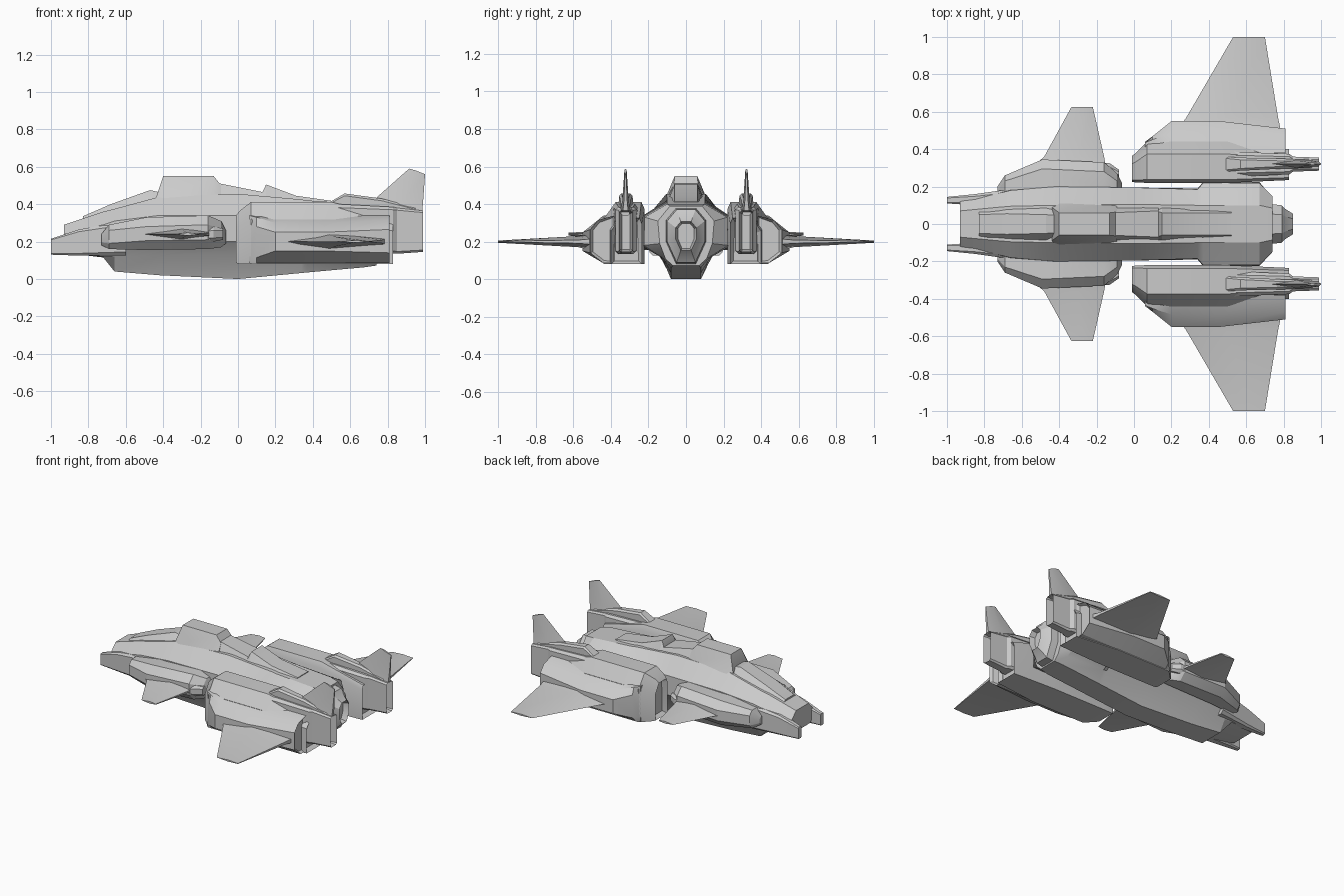
import bpy, bmesh, math
from mathutils import Vector

if "Cube" in bpy.data.objects:
    bpy.data.objects.remove(bpy.data.objects["Cube"])


def loft(name, rings, mirror=False, recess_ends=(), inset=0.025, depth=0.03):
    """Skin a list of equal-length point rings; optionally hollow the start (0) / end (-1) caps."""
    bm = bmesh.new()
    vs = [[bm.verts.new(p) for p in r] for r in rings]
    n = len(vs[0])
    for a, b in zip(vs, vs[1:]):
        for i in range(n):
            j = (i + 1) % n
            bm.faces.new((a[i], a[j], b[j], b[i]))
    caps = {0: bm.faces.new(vs[0][::-1]), -1: bm.faces.new(vs[-1])}
    bmesh.ops.recalc_face_normals(bm, faces=bm.faces[:])
    for e in recess_ends:
        bmesh.ops.inset_region(bm, faces=[caps[e]], thickness=inset)
        away = caps[e].normal.copy()
        bmesh.ops.translate(bm, verts=caps[e].verts[:], vec=-away * depth)
    bmesh.ops.recalc_face_normals(bm, faces=bm.faces[:])
    me = bpy.data.meshes.new(name)
    bm.to_mesh(me)
    bm.free()
    ob = bpy.data.objects.new(name, me)
    bpy.context.collection.objects.link(ob)
    if mirror:
        m = ob.modifiers.new("Mirror", 'MIRROR')
        m.use_axis = (False, True, False)
        m.use_mirror_merge = False
    bpy.ops.object.select_all(action='DESELECT')
    ob.select_set(True)
    bpy.context.view_layer.objects.active = ob
    bpy.ops.object.shade_smooth_by_angle(angle=math.radians(25))
    return ob


def sym_ring(x, half):
    """Close a right-hand half profile of (y, z) points across the centre plane."""
    return [(x, y, z) for y, z in half] + [(x, -y, z) for y, z in reversed(half)]


def oct_ring(x, y0, y1, z0, z1, c):
    """Chamfered rectangle in the YZ plane."""
    return [(x, y0 + c, z0), (x, y1 - c, z0), (x, y1, z0 + c), (x, y1, z1 - c),
            (x, y1 - c, z1), (x, y0 + c, z1), (x, y0, z1 - c), (x, y0, z0 + c)]


def blade_ring(y, z, x0, xm, x1, t):
    """Diamond wing section."""
    return [(x0, y, z), (xm, y, z + t), (x1, y, z + t * .3), (x1, y, z - t * .3), (xm, y, z - t)]


# Main fuselage
hull = [
    (-.93, (.07, .29), (.12, .24), (.12, .17), (.09, .14), (.06, .14)),
    (-.72, (.09, .36), (.165, .29), (.175, .2), (.14, .12), (.09, .115)),
    (-.66, (.095, .375), (.18, .31), (.19, .2), (.14, .12), (.09, .04)),
    (-.42, (.1, .44), (.2, .34), (.2, .2), (.14, .125), (.085, .02)),
    (0, (.105, .455), (.195, .34), (.195, .2), (.13, .125), (.08, 0)),
    (.34, (.1, .425), (.185, .34), (.19, .2), (.13, .12), (.08, .032)),
    (.37, (.1, .42), (.22, .345), (.225, .17), (.13, .115), (.08, .035)),
    (.67, (.1, .4), (.22, .33), (.225, .18), (.12, .11), (.08, .062)),
    (.74, (.085, .39), (.15, .31), (.14, .19), (.11, .11), (.07, .072)),
]
loft("fuselage", [sym_ring(s[0], s[1:]) for s in hull])

# Central tail nozzle
loft("tail_nozzle", [sym_ring(x, [(.05 * k, .23 + .14 * k), (.1 * k, .23 + .08 * k),
                                  (.1 * k, .23 - .03 * k), (.05 * k, .23 - .14 * k)])
                     for x, k in ((.7, 1.1), (.79, 1.0), (.81, .8), (.85, .55))],
     recess_ends=(-1,), inset=.012, depth=.04)

# Dorsal pieces: canopy, cabin hump, sloping spine, rear fairing (x, base half-width, top half-width, base z, top z)
dorsal = {
    "canopy": [(-.83, .08, .05, .31, .335), (-.68, .1, .055, .34, .4),
               (-.47, .105, .05, .4, .475), (-.4, .1, .045, .4, .46)],
    "cabin_hump": [(-.44, .11, .09, .41, .43), (-.4, .11, .06, .43, .55),
                   (-.13, .11, .06, .43, .55), (-.09, .11, .065, .42, .5)],
    "spine": [(-.12, .1, .06, .42, .515), (.13, .1, .07, .42, .465)],
    "rear_fairing": [(.12, .1, .07, .41, .44), (.15, .1, .06, .41, .505),
                     (.31, .09, .06, .4, .445), (.52, .08, .06, .39, .415)],
}
for name, rows in dorsal.items():
    loft(name, [sym_ring(x, [(wt, zt), (wb, zb)]) for x, wb, wt, zb, zt in rows])

# Nose prongs
loft("nose_prong", [oct_ring(-1, .11, .145, .13, .215, .006), oct_ring(-.85, .1, .16, .125, .265, .012),
                    oct_ring(-.6, .1, .195, .125, .31, .02)], mirror=True)

# Forward side pods
loft("forward_pod", [oct_ring(-.73, .15, .2, .18, .24, .015), oct_ring(-.69, .14, .26, .16, .29, .03),
                     oct_ring(-.49, .14, .345, .155, .33, .05), oct_ring(-.16, .14, .33, .16, .34, .05),
                     oct_ring(-.09, .14, .27, .17, .31, .04), oct_ring(-.065, .14, .22, .19, .26, .02)],
     mirror=True)
loft("pod_thruster", [oct_ring(-.25, .27, .335, .205, .26, .015), oct_ring(-.13, .26, .325, .2, .28, .02),
                      oct_ring(-.08, .25, .29, .21, .27, .012)], mirror=True)

# Forward fins
loft("forward_fin", [blade_ring(.3, .24, -.55, -.3, -.15, .035), blade_ring(.36, .24, -.48, -.3, -.16, .022),
                     blade_ring(.625, .24, -.335, -.27, -.22, .008)], mirror=True)


# Engine nacelles
def nacelle_ring(x, y0, y1, z0, z1):
    h, w = z1 - z0, y1 - y0
    return [(x, y0, z0), (x, y1, z0), (x, y1, z0 + .72 * h), (x, y1 - .3 * w, z1),
            (x, y0 + .08 * w, z1), (x, y0, z1 - .12 * h)]


loft("engine_nacelle", [nacelle_ring(-.01, .225, .365, .085, .34), nacelle_ring(.01, .222, .38, .08, .365),
                        nacelle_ring(.07, .22, .44, .08, .412), nacelle_ring(.5, .22, .44, .08, .412),
                        nacelle_ring(.83, .235, .4, .08, .325)], mirror=True, recess_ends=(0, -1))

# Nacelle tail booms with exhaust slots
loft("exhaust_boom", [oct_ring(.45, .25, .39, .14, .405, .02), oct_ring(.83, .265, .375, .135, .385, .015),
                      oct_ring(.85, .28, .36, .135, .38, .012), oct_ring(.99, .285, .355, .145, .365, .01)],
     mirror=True, recess_ends=(-1,), inset=.015, depth=.08)

# Outer wing-root blocks
root = [(.06, .43, .10, .31), (.1, .47, .095, .3), (.2, .55, .13, .27), (.46, .55, .13, .27), (.81, .51, .12, .285)]
loft("wing_root", [[(x, .38, .085), (x, .44, .085), (x, y, z0 + .02), (x, y, z1 - .02),
                    (x, .44 + (y - .44) * .4, z1 + .03), (x, .38, .34)] for x, y, z0, z1 in root],
     mirror=True, recess_ends=(-1,), inset=.015, depth=.02)

# Main wings
loft("main_wing", [blade_ring(.5, .2, .23, .46, .785, .05), blade_ring(.57, .2, .28, .5, .77, .03),
                   blade_ring(1.0, .2, .53, .62, .7, .006)], mirror=True)

# Tail fins with a low leading ridge
loft("tail_fin", [[(x0, .322, z0), (xm, .322 + t, zm), (x1, .322 + t * .5, z1),
                   (x1, .322 - t * .5, z1), (xm, .322 - t, zm)]
                  for x0, z0, xm, zm, x1, z1, t in ((.66, .36, .85, .36, .985, .36, .028),
                                                    (.74, .435, .88, .42, .99, .42, .017),
                                                    (.915, .59, .95, .58, 1.0, .56, .006))], mirror=True)
loft("fin_ridge", [oct_ring(.48, .28, .36, .37, .405, .008), oct_ring(.57, .285, .355, .37, .457, .012),
                   oct_ring(.77, .295, .35, .36, .43, .012), oct_ring(.95, .3, .345, .34, .38, .008)],
     mirror=True)
